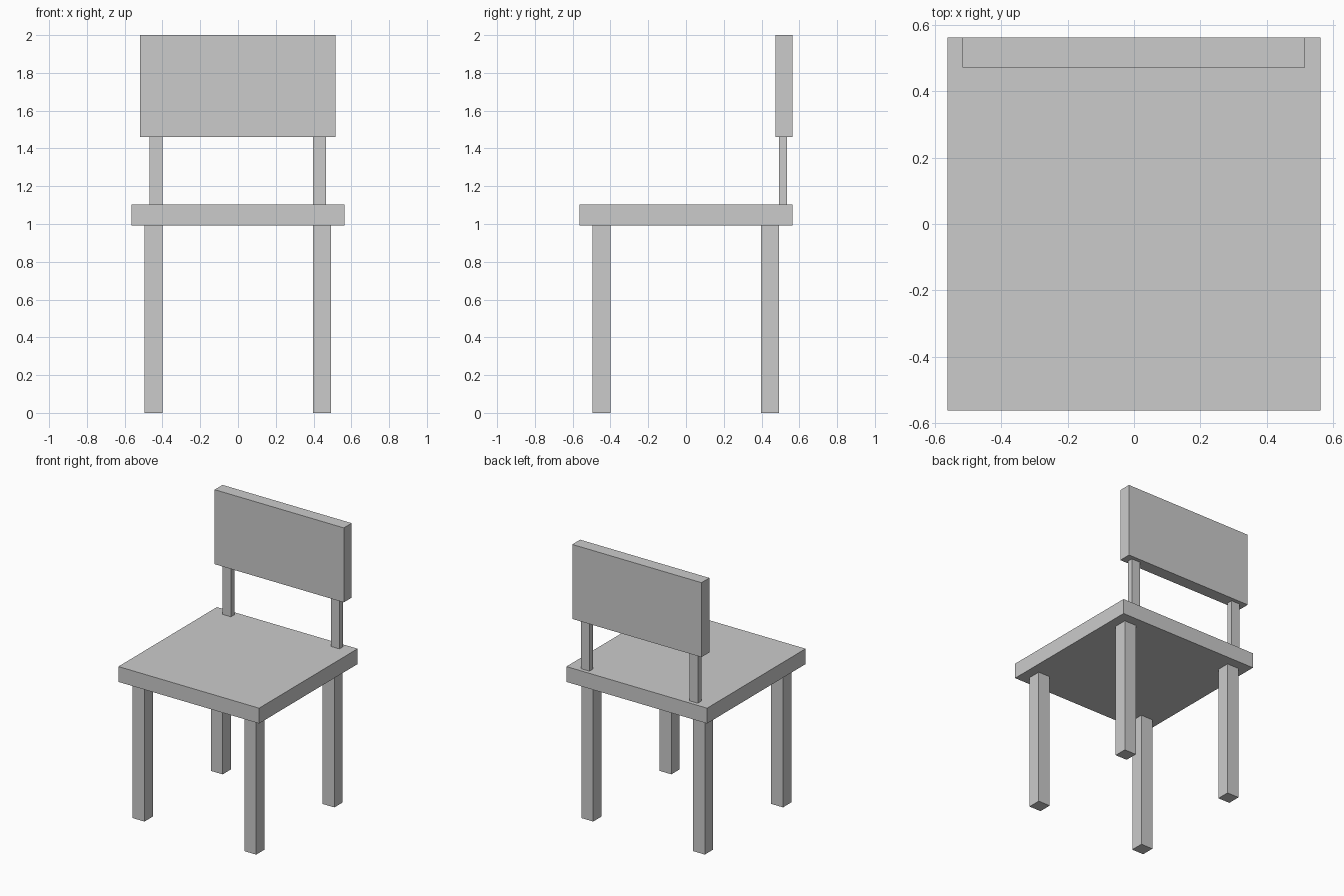
import bpy

if "Cube" in bpy.data.objects:
    bpy.data.objects.remove(bpy.data.objects["Cube"])


def box(name, x, y, z):
    """Add a box spanning the given (min, max) ranges."""
    spans = (x, y, z)
    bpy.ops.mesh.primitive_cube_add(size=1, location=[(a + b) / 2 for a, b in spans])
    obj = bpy.context.object
    obj.name = name
    obj.scale = [b - a for a, b in spans]
    bpy.ops.object.transform_apply(location=False, rotation=False, scale=True)
    return obj


SEAT_BOTTOM, SEAT_TOP, BACK_BOTTOM = 0.993, 1.104, 1.461

# Seat slab and backrest panel
box("seat", (-0.563, 0.563), (-0.563, 0.563), (SEAT_BOTTOM, SEAT_TOP))
box("backrest", (-0.518, 0.516), (0.473, 0.563), (BACK_BOTTOM, 2.0))

# Legs and back posts, left and right
for side, leg_x, post_x in (
    ("left", (-0.496, -0.401), (-0.469, -0.401)),
    ("right", (0.398, 0.493), (0.398, 0.467)),
):
    box(f"front_leg_{side}", leg_x, (-0.496, -0.401), (0, SEAT_BOTTOM))
    box(f"back_leg_{side}", leg_x, (0.398, 0.493), (0, SEAT_BOTTOM))
    box(f"back_post_{side}", post_x, (0.492, 0.535), (SEAT_TOP, BACK_BOTTOM))
